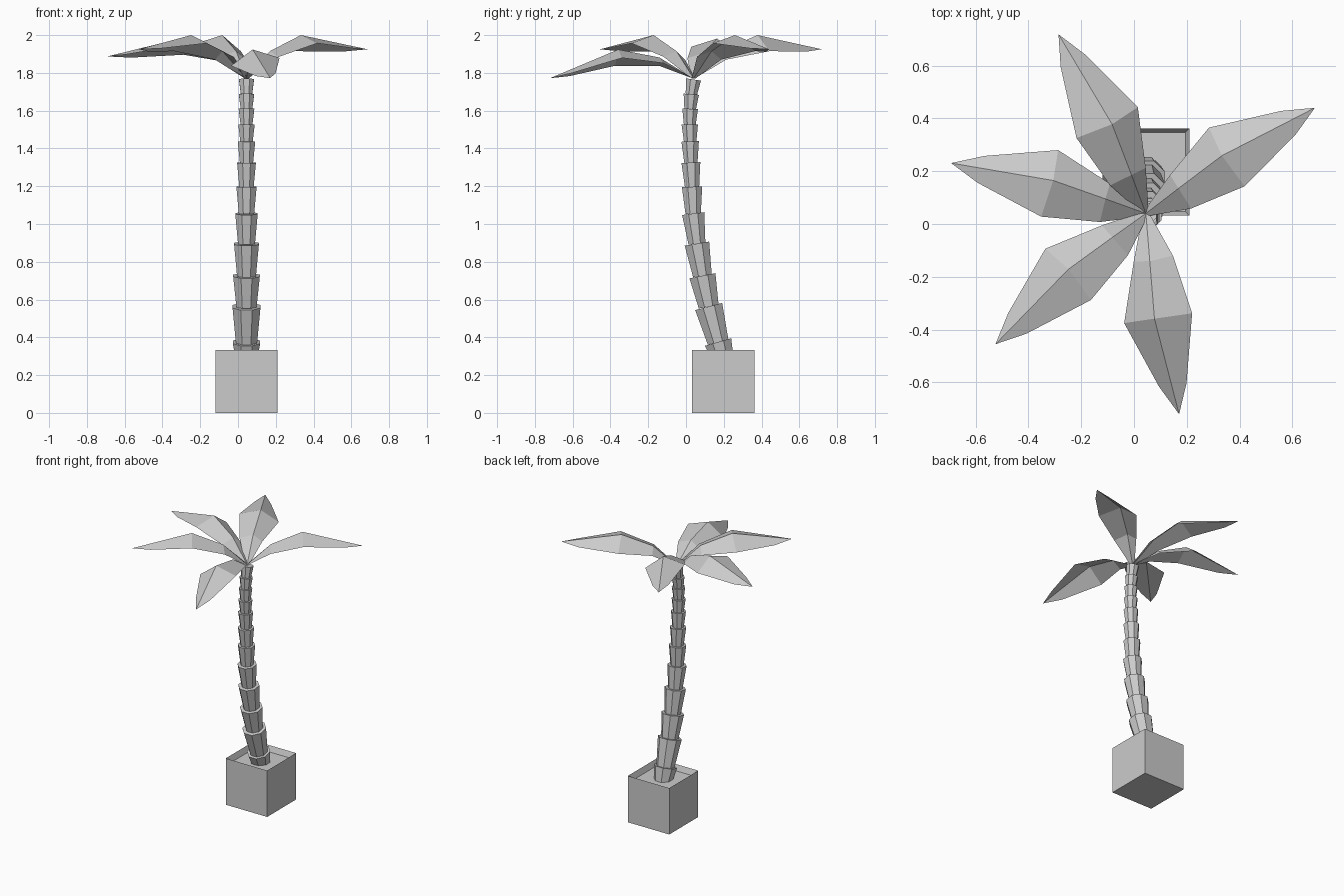
import bpy, bmesh, math
from mathutils import Vector, Matrix

if "Cube" in bpy.data.objects:
    bpy.data.objects.remove(bpy.data.objects["Cube"])

CROWN = Vector((0.045, 0.04, 1.77))
SIDES = 8


def make_object(name, bm):
    mesh = bpy.data.meshes.new(name)
    bm.to_mesh(mesh)
    bm.free()
    obj = bpy.data.objects.new(name, mesh)
    bpy.context.collection.objects.link(obj)
    return obj


# Square pot: cube with inset top pushed down to form the soil level
bm = bmesh.new()
bmesh.ops.create_cube(bm, size=1)
bmesh.ops.scale(bm, vec=(0.33, 0.33, 0.334), verts=bm.verts)
bmesh.ops.translate(bm, vec=(0.045, 0.197, 0.167), verts=bm.verts)
top = max(bm.faces, key=lambda f: f.calc_center_median().z)
bmesh.ops.inset_region(bm, faces=[top], thickness=0.022)
bmesh.ops.translate(bm, vec=(0, 0, -0.04), verts=top.verts)
make_object("pot", bm)

# Trunk: stacked flaring segments following a bent path (y, z, top radius)
path = [(0.20, 0.27, 0.08), (0.17, 0.375, 0.078), (0.12, 0.563, 0.08),
        (0.087, 0.726, 0.076), (0.058, 0.896, 0.071), (0.038, 1.055, 0.064),
        (0.032, 1.197, 0.058), (0.026, 1.325, 0.054), (0.022, 1.437, 0.050),
        (0.020, 1.527, 0.047), (0.022, 1.61, 0.045), (0.028, 1.687, 0.044),
        (0.04, 1.765, 0.043)]
bm = bmesh.new()
for (y0, z0, _), (y1, z1, r) in zip(path, path[1:]):
    a, b = Vector((0.045, y0, z0)), Vector((0.045, y1, z1))
    d = b - a
    rot = Vector((0, 0, 1)).rotation_difference(d).to_matrix().to_4x4()
    spin = Matrix.Rotation(math.pi / SIDES, 4, 'Z')
    bmesh.ops.create_cone(bm, cap_ends=True, segments=SIDES, radius1=r * 0.76,
                          radius2=r, depth=d.length,
                          matrix=Matrix.Translation((a + b) / 2) @ rot @ spin)
make_object("trunk", bm)

# Leaf outline: along, across, up (ridge folded, edges drooping)
rib = [(0, 0, 0), (0.155, -0.015, 0.145), (0.36, -0.033, 0.23), (0.755, 0, 0.155)]
left = [(0, -0.012, 0), (0.155, -0.075, 0.10), (0.375, -0.149, 0.145), (0.64, -0.058, 0.143)]
right = [(0, 0.012, 0), (0.155, 0.075, 0.115), (0.372, 0.111, 0.187), (0.64, 0.047, 0.160)]


def leaf(name, azimuth, droop=0.0, mirror=1):
    bm = bmesh.new()
    mat = (Matrix.Translation(CROWN) @ Matrix.Rotation(math.radians(azimuth), 4, 'Z')
           @ Matrix.Rotation(droop, 4, 'Y') @ Matrix.Diagonal((1, mirror, 1, 1)))
    m, l, r = ([bm.verts.new(mat @ Vector(p)) for p in pts] for pts in (rib, left, right))
    for i in range(2):
        bm.faces.new((l[i], l[i + 1], m[i + 1], m[i]))
        bm.faces.new((m[i], m[i + 1], r[i + 1], r[i]))
    bm.faces.new((l[2], l[3], m[3], m[2]))
    bm.faces.new((m[2], m[3], r[3], r[2]))
    for f in bm.faces:
        f.normal_update()
        if f.normal.z < 0:
            f.normal_flip()
    make_object(name, bm)


leaf("leaf_front", -80.6, 0.2)
leaf("leaf_right", 32, 0, -1)
leaf("leaf_back", 116)
leaf("leaf_left", 165.5, 0.05)
leaf("leaf_front_left", 221)
